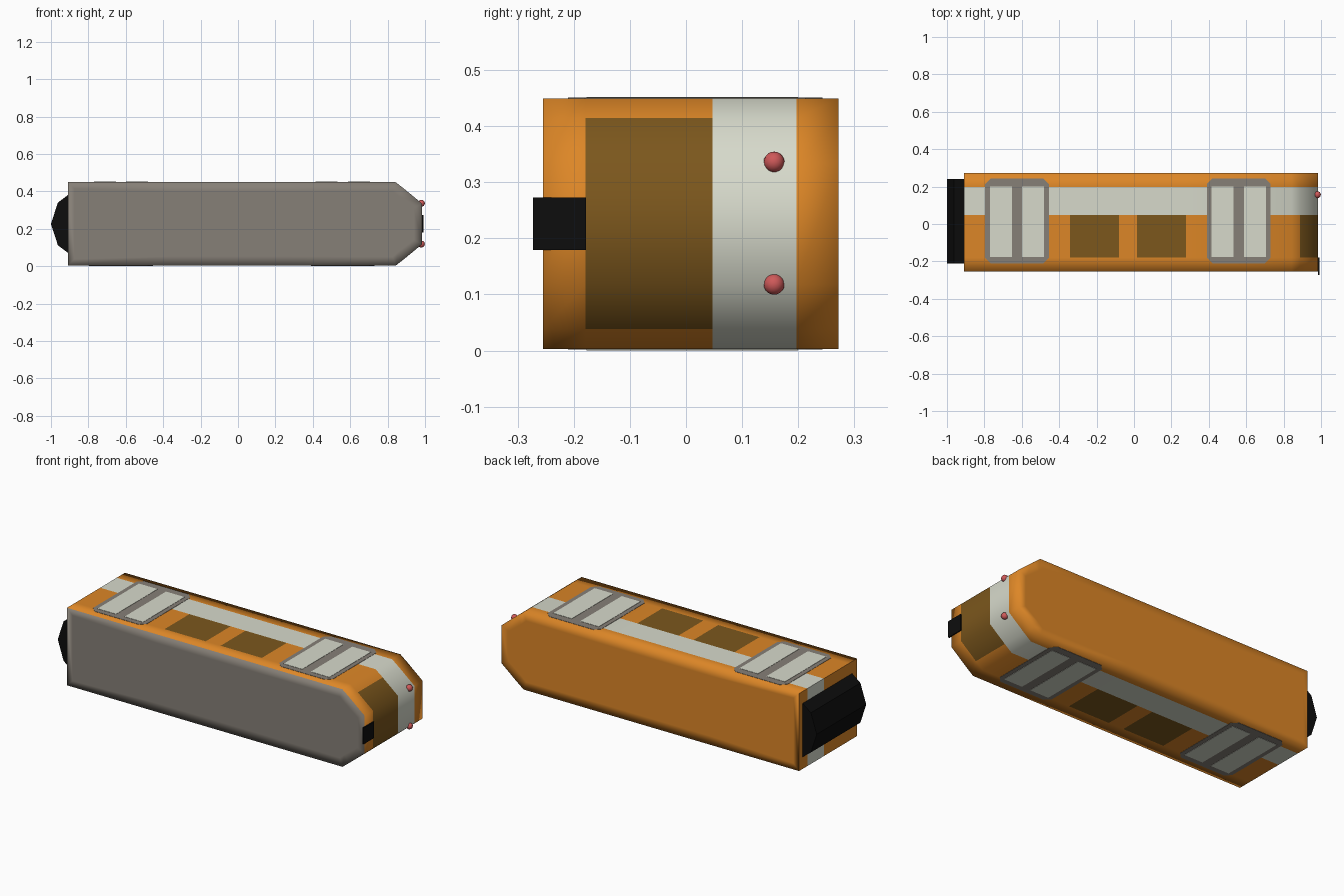
import bpy, bmesh
from mathutils import Matrix

if "Cube" in bpy.data.objects:
    bpy.data.objects.remove(bpy.data.objects["Cube"])

H = 0.452      # overall height
LO = 0.003     # body inset from the door faces


def mat(name, r, g, b):
    m = bpy.data.materials.new(name)
    m.diffuse_color = (r, g, b, 1)
    m.use_nodes = True
    m.node_tree.nodes["Principled BSDF"].inputs["Base Color"].default_value = m.diffuse_color
    return m


ORANGE = mat("orange", 0.72, 0.24, 0.02)
CREAM = mat("cream", 0.68, 0.70, 0.60)
GLASS = mat("dark_glass", 0.20, 0.095, 0.012)
GREY = mat("warm_grey", 0.24, 0.215, 0.185)
BLACK = mat("black", 0.004, 0.004, 0.004)
RED = mat("red", 0.62, 0.10, 0.10)


def finish(name, bm, mats):
    bmesh.ops.recalc_face_normals(bm, faces=bm.faces)
    me = bpy.data.meshes.new(name)
    bm.to_mesh(me)
    bm.free()
    for m in mats:
        me.materials.append(m)
    ob = bpy.data.objects.new(name, me)
    bpy.context.collection.objects.link(ob)
    return ob


def prism(name, bottom, top, m):
    """Solid between two matching outlines."""
    bm = bmesh.new()
    a = [bm.verts.new(p) for p in bottom]
    b = [bm.verts.new(p) for p in top]
    bm.faces.new(a)
    bm.faces.new(b)
    n = len(a)
    for i in range(n):
        j = (i + 1) % n
        bm.faces.new((a[i], a[j], b[j], b[i]))
    return finish(name, bm, [m])


def box(name, x0, x1, y0, y1, z0, z1, m):
    c = [(x0, y0), (x1, y0), (x1, y1), (x0, y1)]
    return prism(name, [(x, y, z0) for x, y in c], [(x, y, z1) for x, y in c], m)


# Carriage body: plan outline swept through paint bands, window columns flagged
half = [(x, LO) for x in (-0.91, -0.342, -0.08, 0.015, 0.277, 0.843)]
half += [(0.888, 0.038), (0.985, 0.118)]
outline = half + [(x, H - z) for x, z in reversed(half)]
windows = {1, 3, 6, 7, 8, 11, 13}
levels = [-0.255, -0.179, 0.047, 0.197, 0.272]
n = len(outline)

bm = bmesh.new()
rings = [[bm.verts.new((x, y, z)) for x, z in outline] for y in levels]
for k in range(len(levels) - 1):
    for i in range(n):
        j = (i + 1) % n
        f = bm.faces.new((rings[k][i], rings[k][j], rings[k + 1][j], rings[k + 1][i]))
        if k == 2:
            f.material_index = 1
        elif k == 1 and i in windows:
            f.material_index = 2
floor = bm.faces.new(rings[0])
floor.material_index = 3
roof = bm.faces.new(rings[-1])
bmesh.ops.recalc_face_normals(bm, faces=bm.faces)
for cap in (floor, roof):
    bmesh.ops.inset_region(bm, faces=[cap], thickness=0.05)
# soft shading, with a crisp rear end
for f in bm.faces:
    f.smooth = True
for e in bm.edges:
    rear = [all(v.co.x < -0.909 for v in f.verts) for f in e.link_faces]
    if any(rear) and not all(rear):
        e.smooth = False
finish("carriage_body", bm, [ORANGE, CREAM, GLASS, GREY])

# Double doors on both sides
for side, s in (("upper", 1), ("lower", -1)):
    def zz(d):
        return H / 2 + s * (H / 2 - d)
    for label, cx in (("rear", -0.625), ("front", 0.56)):
        def octagon(w, y0, y1, c, z):
            pts = [(-w, y0 + c), (-w + c, y0), (w - c, y0), (w, y0 + c),
                   (w, y1 - c), (w - c, y1), (-w + c, y1), (-w, y1 - c)]
            return [(cx + x, y, z) for x, y in pts]
        prism(f"{label}_{side}_door_frame", octagon(0.171, -0.21, 0.243, 0.03, zz(0.02)),
              octagon(0.171, -0.21, 0.243, 0.03, zz(0.0015)), GREY)
        for leaf, d in (("left", -0.086), ("right", 0.086)):
            box(f"{label}_{side}_door_{leaf}", cx + d - 0.059, cx + d + 0.059,
                -0.177, 0.2, zz(0.02), zz(0), CREAM)

# Folding gangway at the rear
gang = [(-0.905, 0.072), (-0.91, 0.072), (-0.963, 0.112), (-1.0, H / 2),
        (-0.963, H - 0.112), (-0.91, H - 0.072), (-0.905, H - 0.072)]
prism("gangway", [(x, -0.21, z) for x, z in gang], [(x, 0.24, z) for x, z in gang], BLACK)

# Number plate at the nose (blank)
box("number_plate", 0.983, 0.991, -0.273, -0.178, 0.179, 0.273, BLACK)

# Red lamps
for label, z in (("upper", 0.336), ("lower", 0.118)):
    bm = bmesh.new()
    bmesh.ops.create_uvsphere(bm, u_segments=16, v_segments=10, radius=0.0185,
                              matrix=Matrix.Translation((0.9805, 0.157, z)))
    for f in bm.faces:
        f.smooth = True
    finish(f"{label}_lamp", bm, [RED])
